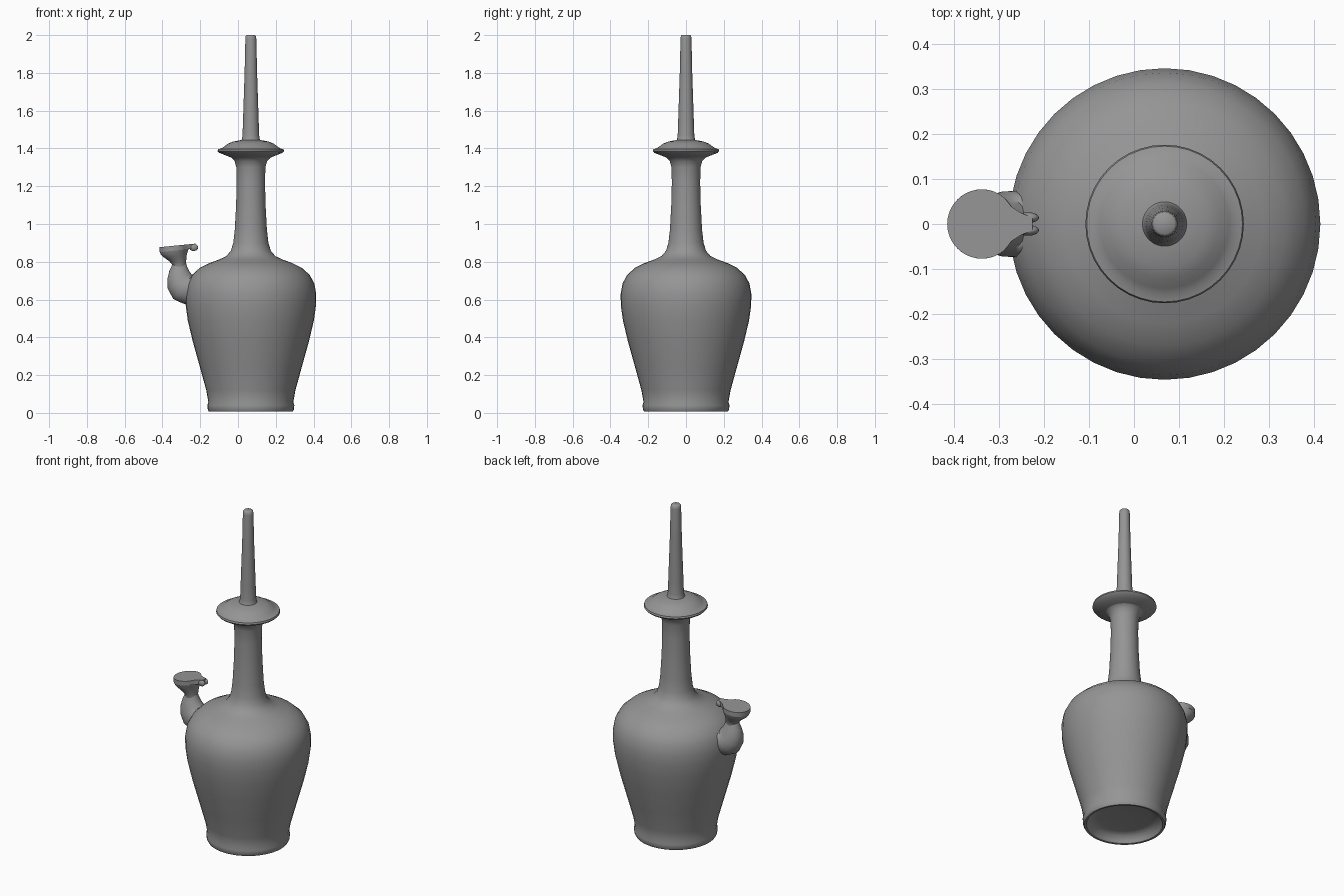
import bpy, bmesh, math
from mathutils import Matrix, Vector

if "Cube" in bpy.data.objects:
    bpy.data.objects.remove(bpy.data.objects["Cube"], do_unlink=True)

clay = bpy.data.materials.new("grey clay")
clay.use_nodes = True
GREY = (0.3, 0.3, 0.3, 1)
clay.diffuse_color = GREY
clay.node_tree.nodes["Principled BSDF"].inputs["Base Color"].default_value = GREY
AXIS = 0.068


def finish(name, bm, angle=50):
    bmesh.ops.recalc_face_normals(bm, faces=bm.faces)
    mesh = bpy.data.meshes.new(name)
    bm.to_mesh(mesh)
    bm.free()
    obj = bpy.data.objects.new(name, mesh)
    bpy.context.collection.objects.link(obj)
    mesh.materials.append(clay)
    bpy.ops.object.select_all(action='DESELECT')
    obj.select_set(True)
    bpy.context.view_layer.objects.active = obj
    bpy.ops.object.shade_smooth_by_angle(angle=math.radians(angle))


def skin(name, rings, depth=1):
    """Joins rings given as (x, z, radius, tilt) and closes both ends."""
    bm = bmesh.new()
    n = 40
    loops = []
    for x, z, r, tilt in rings:
        m = Matrix.Translation((x, 0, z)) @ Matrix.Rotation(math.radians(tilt), 4, 'Y')
        loops.append([bm.verts.new(m @ Vector((r * math.cos(i * math.tau / n),
                      depth * r * math.sin(i * math.tau / n), 0))) for i in range(n)])
    for a, b in zip(loops, loops[1:]):
        for i in range(n):
            j = (i + 1) % n
            bm.faces.new((a[i], a[j], b[j], b[i]))
    bm.faces.new(loops[0])
    bm.faces.new(loops[-1])
    finish(name, bm)


def lathe(name, profile):
    skin(name, [(AXIS, z, r, 0) for r, z in profile])


# Body with a recessed foot, shoulder and neck
lathe("body", [
    (.05, .056), (.15, .054), (.19, .045), (.203, .02), (.21, .008), (.222, .007),
    (.228, .018), (.23, .04), (.225, .058), (.236, .12), (.269, .24), (.308, .38),
    (.334, .49), (.345, .57), (.346, .63), (.336, .685), (.312, .73), (.27, .768),
    (.22, .793), (.17, .811), (.13, .83), (.106, .858), (.093, .9), (.085, .97),
    (.078, 1.1), (.075, 1.22), (.077, 1.3), (.086, 1.333), (.105, 1.353), (.14, 1.366)])

# Flange with a domed top
lathe("neck_flange", [
    (.1, 1.35), (.14, 1.366), (.168, 1.377), (.176, 1.386), (.173, 1.396),
    (.157, 1.4), (.143, 1.409), (.122, 1.425), (.095, 1.436), (.065, 1.442), (.04, 1.446)])

# Slim tapering top tube
lathe("top_tube", [
    (.052, 1.438), (.047, 1.45), (.044, 1.47), (.042, 1.53), (.038, 1.65),
    (.033, 1.8), (.029, 1.98), (.027, 1.995), (.022, 2.0)])

# Side spout: swollen bulb below, flared cup above
skin("spout_bulb", [
    (-.22, .658, .086, -80), (-.26, .66, .087, -70), (-.288, .668, .085, -50),
    (-.303, .69, .076, -25), (-.309, .72, .066, -10), (-.311, .75, .053, 0),
    (-.311, .775, .041, 0), (-.311, .79, .037, 0)], depth=.85)
skin("spout_cup", [
    (-.311, .765, .035, 0), (-.311, .783, .036, 0), (-.318, .8, .043, 0),
    (-.325, .815, .052, -3), (-.333, .83, .062, -5), (-.338, .845, .071, -5),
    (-.338, .862, .077, -5)])

# Flat spout lid, drawn out to a narrow tongue
bm = bmesh.new()
outline = [(-.338 + .077 * math.cos(t), .077 * math.sin(t))
           for t in (math.radians(50 + 260 * i / 26) for i in range(27))]
outline += [(-.272, -.038), (-.25, -.024), (-.225, -.014),
            (-.225, .014), (-.25, .024), (-.272, .038)]
lid = bm.faces.new([bm.verts.new((x, y, .885 + .1 * (x + .338))) for x, y in outline])
extrude = bmesh.ops.extrude_face_region(bm, geom=[lid])
for v in extrude["geom"]:
    if isinstance(v, bmesh.types.BMVert):
        v.co.z -= .026
finish("spout_lid", bm)

# Paired knobs at the tongue tip
for side, label in ((1, "back"), (-1, "front")):
    bm = bmesh.new()
    bmesh.ops.create_uvsphere(bm, u_segments=16, v_segments=10, radius=1,
                              matrix=Matrix.Translation((-.235, side * .014, .876))
                              @ Matrix.Diagonal((.024, .012, .019, 1)))
    finish("hinge_knob_" + label, bm)
